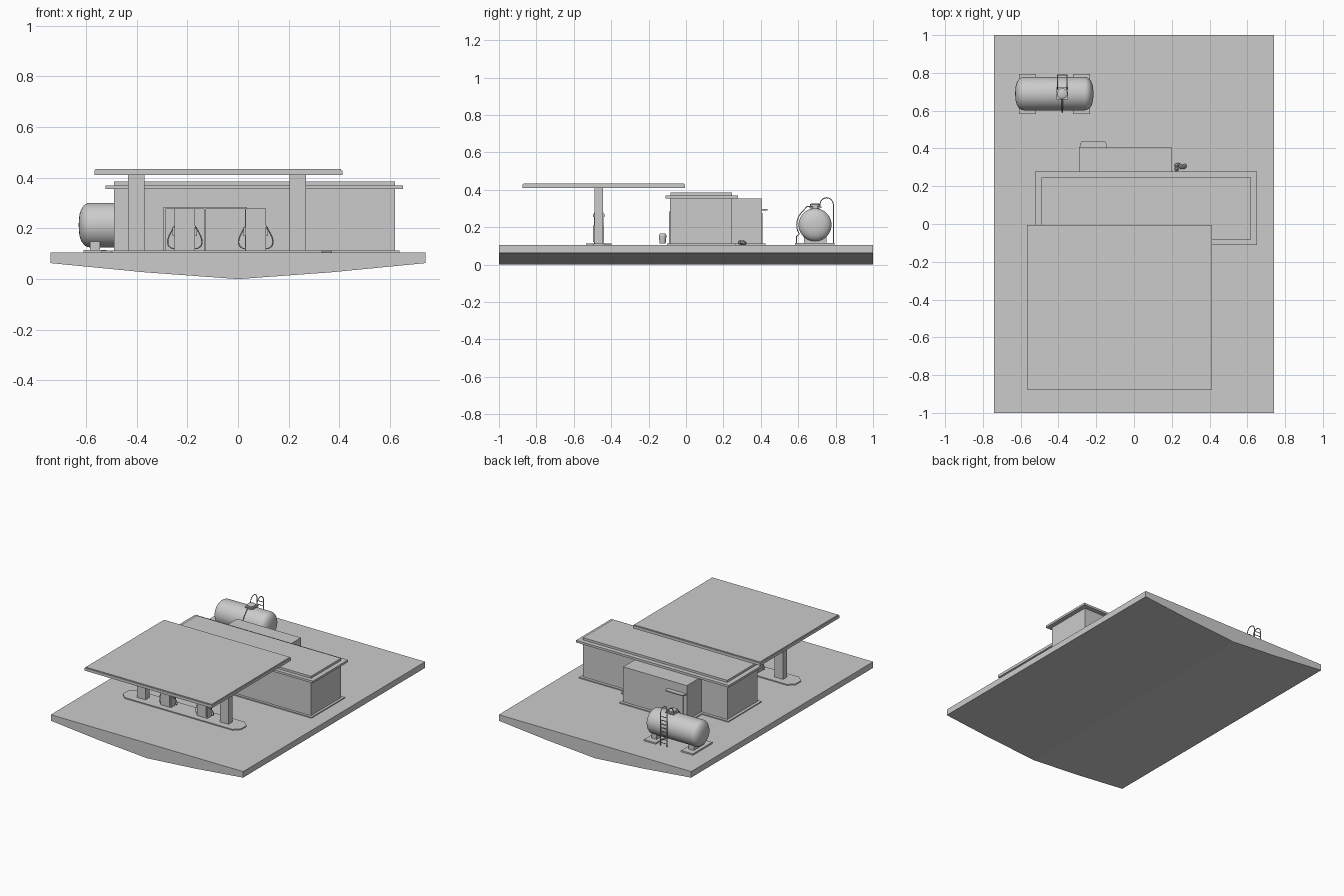
import bpy, bmesh, math, random
from mathutils import Vector

if "Cube" in bpy.data.objects:
    bpy.data.objects.remove(bpy.data.objects["Cube"])

random.seed(3)


def mesh_object(name, bm):
    bmesh.ops.recalc_face_normals(bm, faces=bm.faces)
    me = bpy.data.meshes.new(name)
    bm.to_mesh(me)
    bm.free()
    ob = bpy.data.objects.new(name, me)
    bpy.context.collection.objects.link(ob)
    return ob


def box(name, x0, x1, y0, y1, z0, z1):
    bm = bmesh.new()
    bmesh.ops.create_cube(bm, size=1)
    for v in bm.verts:
        v.co = Vector((x0 + (v.co.x + .5) * (x1 - x0),
                       y0 + (v.co.y + .5) * (y1 - y0),
                       z0 + (v.co.z + .5) * (z1 - z0)))
    return mesh_object(name, bm)


def prism(name, points, offset):
    bm = bmesh.new()
    face = bm.faces.new([bm.verts.new(p) for p in points])
    out = bmesh.ops.extrude_face_region(bm, geom=[face])
    for v in out["geom"]:
        if isinstance(v, bmesh.types.BMVert):
            v.co += Vector(offset)
    return mesh_object(name, bm)


def lathe(name, profile, origin, axis="Z", n=32):
    # profile: (radius, height along axis)
    bm = bmesh.new()
    rings = []
    for r, h in profile:
        ring = []
        for i in range(n):
            a = 2 * math.pi * i / n
            c, s = r * math.cos(a), r * math.sin(a)
            p = (c, s, h) if axis == "Z" else (h, c, s)
            ring.append(bm.verts.new(Vector(origin) + Vector(p)))
        rings.append(ring)
    for a, b in zip(rings, rings[1:]):
        for i in range(n):
            bm.faces.new((a[i], a[(i + 1) % n], b[(i + 1) % n], b[i]))
    bm.faces.new(rings[0])
    bm.faces.new(rings[-1])
    ob = mesh_object(name, bm)
    for p in ob.data.polygons:
        p.use_smooth = True
    bpy.context.view_layer.objects.active = ob
    ob.select_set(True)
    bpy.ops.object.shade_smooth_by_angle(angle=math.radians(35))
    ob.select_set(False)
    return ob


def tube(name, points, radius):
    cu = bpy.data.curves.new(name, "CURVE")
    cu.dimensions = "3D"
    cu.bevel_depth = radius
    cu.bevel_resolution = 1
    cu.use_fill_caps = True
    sp = cu.splines.new("POLY")
    sp.points.add(len(points) - 1)
    for p, co in zip(sp.points, points):
        p.co = (*co, 1)
    ob = bpy.data.objects.new(name, cu)
    bpy.context.collection.objects.link(ob)
    return ob


G = 0.105  # ground level

# Ground slab with a shallow keel underneath
prism("ground_slab", [(x, -1, z) for x, z in
      [(-.74, G), (-.74, .063), (-.37, .027), (0, 0), (.37, .027), (.74, .063), (.74, G)]], (0, 2, 0))

# Shop building with cornice, roof deck, rear annex and plinths
box("shop_walls", -.49, .62, -.085, .245, G, .357)
box("shop_cornice", -.523, .652, -.11, .278, .355, .37)
box("shop_roof", -.49, .62, -.083, .247, .37, .385)
box("shop_plinth", -.51, .637, -.102, .264, G, .112)
box("annex_walls", -.29, .2, .24, .405, G, .355)
box("annex_plinth", -.307, .213, .24, .425, G, .112)

# Shop front frame, rear door and its awning
for nm, x0, x1, z0, z1 in [("left", -.295, -.287, .112, .285), ("right", .027, .035, .112, .285),
                           ("top", -.287, .027, .277, .285), ("middle", -.134, -.128, .112, .277)]:
    box("shopfront_frame_" + nm, x0, x1, -.091, -.08, z0, z1)
box("rear_door", -.265, -.165, .4, .409, .112, .275)
prism("rear_awning", [(-.29, .4, .29), (.14 - .28, .4, .29), (-.15, .437, .29), (-.28, .437, .29)], (0, 0, .007))

# Litter bin at the shop front
lathe("litter_bin", [(.016, 0), (.02, .04), (.02, .045), (.013, .055)], (-.4, -.125, .112), n=16)

# Rubbish pile beside the annex
for i in range(9):
    bm = bmesh.new()
    bmesh.ops.create_icosphere(bm, subdivisions=1, radius=random.uniform(.009, .014))
    c = Vector((random.uniform(.222, .274), random.uniform(.29, .315), G + random.uniform(.006, .015)))
    bmesh.ops.translate(bm, vec=c, verts=bm.verts)
    mesh_object(f"rubbish_{i}", bm)

# Pump island with chamfered ends
cx, cy, hl, hw, ch = -.083, -.467, .455, .068, .04
prism("pump_island", [(cx + sx, cy + sy, G) for sx, sy in
      [(-hl, -hw + ch), (-hl + ch, -hw), (hl - ch, -hw), (hl, -hw + ch),
       (hl, hw - ch), (hl - ch, hw), (-hl + ch, hw), (-hl, hw - ch)]], (0, 0, .007))

# Canopy on two pillars
for i, x in enumerate((-.402, .236)):
    box(f"canopy_pillar_{i}", x - .033, x + .033, cy - .022, cy + .022, .11, .412)
box("canopy_slab", -.567, .412, -.875, -.005, .41, .429)
box("canopy_cap", -.562, .407, -.87, -.01, .429, .434)

# Fuel pumps with hoses on both sides
for i, x in enumerate((-.21, .07)):
    box(f"pump_body_{i}", x - .04, x + .04, cy - .026, cy + .026, .11, .278)
    for s in (-1, 1):
        y = cy + s * .026
        box(f"pump_display_{i}_{s}", x - .032, x + .032, min(y, y + s * .004), max(y, y + s * .004), .255, .272)
        box(f"pump_panel_{i}_{s}", x - .032, x + .032, min(y, y + s * .003), max(y, y + s * .003), .12, .21)
        pts = [(x + s * (.04 + .028 * math.sin(math.pi * t / 10)),
                cy - s * .02 + s * .04 * t / 10, .21 - .09 * math.sin(math.pi * t / 20)) for t in range(11)]
        tube(f"pump_hose_{i}_{s}", pts, .0025)
        box(f"pump_nozzle_{i}_{s}", x + s * .044 - .005, x + s * .044 + .005, cy - .006, cy + .006, .17, .205)

# Storage tank with domed ends
tx, ty, tz, R, L = -.422, .69, .213, .088, .207
dome = [(R * math.sin(math.pi / 2 * k / 8) ** .75 if k else .002,
         -L + .045 * (1 - math.cos(math.pi / 2 * k / 8))) for k in range(9)]
lathe("tank_shell", dome + [(r, -h) for r, h in reversed(dome)], (tx, ty, tz), "X", 40)

# Tank saddles and pads
for i, x in enumerate((-.565, -.279)):
    box(f"tank_pad_{i}", x - .045, x + .045, .582, .795, G, .115)
    box(f"tank_saddle_{i}", x - .02, x + .02, .63, .75, .115, .148)

# Hatch on top of the tank
hx = -.38
lathe("tank_hatch_neck", [(.024, .285), (.024, .315)], (hx, ty, 0), n=20)
box("tank_hatch_plate", hx - .03, hx + .03, .66, .725, .304, .311)
lathe("tank_hatch_lid", [(.028, .315), (.028, .322), (.02, .327)], (hx, ty, 0), n=20)

# Outlet pipe running down the near side
tube("tank_outlet_pipe", [(hx, .67, .313), (hx, .645, .31)] +
     [(hx, ty - .098 * math.sin(a), tz + .098 * math.cos(a)) for a in
      [math.radians(d) for d in range(40, 121, 10)]] + [(hx, .59, .15), (hx, .59, G)], .003)

# Ladder with curved handrails
for i, x in enumerate((hx - .025, hx + .025)):
    arch = [(x, .752 + .036 * math.cos(math.radians(d)), .318 + .04 * math.sin(math.radians(d)))
            for d in range(0, 181, 15)]
    tube(f"ladder_rail_{i}", [(x, .788, G)] + arch + [(x, .712, .3)], .003)
for k in range(8):
    z = .125 + k * .026
    tube(f"ladder_rung_{k}", [(hx - .025, .788, z), (hx + .025, .788, z)], .0025)
